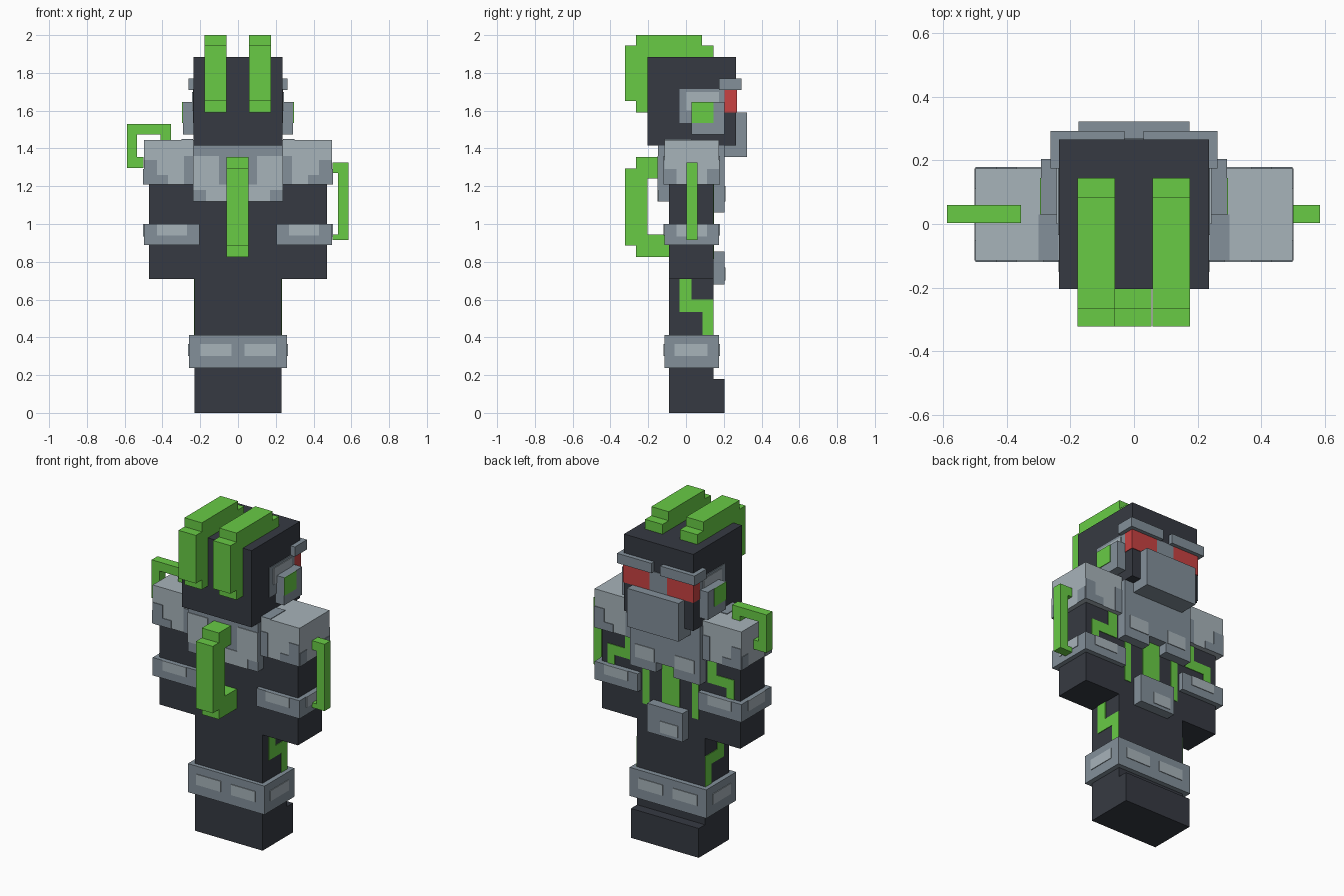
import bpy, bmesh

def material(name, rgb):
    m = bpy.data.materials.new(name)
    lin = [((c / 255 + 0.055) / 1.055) ** 2.4 for c in rgb]
    m.diffuse_color = (*lin, 1)
    return m

DARK = material("charcoal", (54, 58, 66))
MID = material("steel_grey", (131, 144, 154))
LIGHT = material("pale_grey", (167, 179, 186))
GREEN = material("bright_green", (104, 203, 69))
RED = material("eye_red", (200, 66, 66))
T = 0.004  # thickness of painted plates

def finish(name, bm, mat):
    bmesh.ops.recalc_face_normals(bm, faces=bm.faces)
    me = bpy.data.meshes.new(name)
    bm.to_mesh(me)
    bm.free()
    me.materials.append(mat)
    ob = bpy.data.objects.new(name, me)
    bpy.context.collection.objects.link(ob)
    return ob

def boxes(name, mat, *items, mirror=False):
    """Each item is (x0, x1, y0, y1, z0, z1)."""
    bm = bmesh.new()
    for b in items:
        for s in ((1, -1) if mirror else (1,)):
            vs = bmesh.ops.create_cube(bm, size=1)["verts"]
            for v in vs:
                x = b[1] if v.co.x > 0 else b[0]
                v.co = (s * x, b[3] if v.co.y > 0 else b[2], b[5] if v.co.z > 0 else b[4])
    return finish(name, bm, mat)

def extrude(name, mat, pts, axis, a, b):
    """Extrude a closed outline along x (outline in y,z) or y (outline in x,z)."""
    bm = bmesh.new()
    put = (lambda p, d: (d, p[0], p[1])) if axis == "x" else (lambda p, d: (p[0], d, p[1]))
    face = bm.faces.new([bm.verts.new(put(p, a)) for p in pts])
    new = bmesh.ops.extrude_face_region(bm, geom=[face])["geom"]
    shift = (b - a, 0, 0) if axis == "x" else (0, b - a, 0)
    bmesh.ops.translate(bm, vec=shift, verts=[g for g in new if isinstance(g, bmesh.types.BMVert)])
    return finish(name, bm, mat)

# Body
boxes("head", DARK, (-.235, .235, -.205, .265, 1.415, 1.885))
boxes("torso", DARK, (-.235, .235, -.09, .145, .71, 1.415))
boxes("arms", DARK, (.235, .47, -.09, .145, .71, 1.415), mirror=True)
boxes("legs", DARK, (-.23, .23, -.09, .145, 0, .71))
boxes("feet", DARK, (-.23, .23, .145, .205, 0, .18))

# Face
boxes("eyes", RED, (.06, .235 + T, .265, .265 + T, 1.59, 1.71),
      (.235, .235 + T, .205, .265 + T, 1.59, 1.71), mirror=True)
boxes("nose_bridge", MID, (-.06, .06, .265, .265 + T, 1.59, 1.71))
boxes("brows", MID, (.03, .263, .175, .293, 1.71, 1.77), mirror=True)
boxes("mask", MID, (-.175, .175, .205, .322, 1.355, 1.59))

# Ear pieces and painted temple patches
boxes("temple_patches", MID, (.235, .235 + T, -.035, .205, 1.535, 1.715), mirror=True)
boxes("temple_highlights", LIGHT, (.235, .235 + 2 * T, 0, .175, 1.6, 1.7), mirror=True)
boxes("ear_pieces", MID, (.235, .292, .03, .205, 1.475, 1.645), mirror=True)
boxes("ear_lights", GREEN, (.292, .292 + T, .03, .145, 1.535, 1.645), mirror=True)

# Two stepped crest strips over the head
CREST = [(-.205, 1.59), (-.265, 1.59), (-.265, 1.65), (-.323, 1.65), (-.323, 1.945),
         (-.265, 1.945), (-.265, 2), (.085, 2), (.085, 1.945), (.145, 1.945),
         (.145, 1.885), (-.205, 1.885)]
for side, x in (("left", -.178), ("right", .058)):
    extrude(side + "_crest", GREEN, CREST, "x", x, x + .118)

# Stepped tube down the spine
SPINE = [(-.1, 1.355), (-.265, 1.355), (-.265, 1.295), (-.323, 1.295), (-.323, .885),
         (-.265, .885), (-.265, .825), (-.09, .825), (-.09, .945), (-.205, .945),
         (-.205, 1.24), (-.1, 1.24)]
extrude("spine_tube", GREEN, SPINE, "x", -.06, .055)

# Shoulder loop on one side, arm tube on the other
extrude("shoulder_tube", GREEN,
        [(-.5, 1.297), (-.588, 1.297), (-.588, 1.53), (-.355, 1.53), (-.355, 1.44),
         (-.41, 1.44), (-.41, 1.475), (-.535, 1.475), (-.535, 1.355), (-.5, 1.355)],
        "y", .003, .06)
extrude("arm_tube", GREEN,
        [(.5, 1.325), (.585, 1.325), (.585, .915), (.5, .915), (.5, .945),
         (.53, .945), (.53, 1.27), (.5, 1.27)], "y", .003, .06)

# Chest armour, back and front
boxes("back_plate", MID, (-.237, .237, -.147, -.09, 1.12, 1.415))
boxes("back_plate_highlights", LIGHT,
      (.1, .237, -.147 - T, -.147, 1.18, 1.36), (0, .17, -.147 - T, -.147, 1.12, 1.21),
      mirror=True)
boxes("chest_plate", MID, (-.237, .237, .145, .205, 1.12, 1.415),
      (.06, .237, .145, .205, 1.06, 1.12), (-.237, -.06, .145, .205, 1.06, 1.12))
boxes("chest_highlights", LIGHT, (.07, .2, .205, .205 + T, 1.12, 1.2), mirror=True)
boxes("belt_buckle", MID, (-.12, .12, .145, .205, .68, .855))
boxes("buckle_highlight", LIGHT, (-.09, .03, .205, .205 + T, .7, .77))

# Shoulder pads with darker worn corners
boxes("shoulder_pads", LIGHT, (.205, .498, -.115, .175, 1.21, 1.445), mirror=True)
wear = []
for y0, y1 in ((-.115 - T, -.115), (.175, .175 + T)):
    wear += [(.43, .498, y0, y1, 1.21, 1.34), (.37, .43, y0, y1, 1.21, 1.26),
             (.237, .285, y0, y1, 1.21, 1.36)]
wear += [(.498, .498 + T, -.115, -.05, 1.21, 1.29), (.498, .498 + T, .11, .175, 1.21, 1.29),
         (.237, .3, -.115, .03, 1.445, 1.445 + T)]
boxes("shoulder_wear", MID, *wear, mirror=True)

# Forearm bands
boxes("arm_bands", MID, (.205, .498, -.115, .175, .89, 1.0), mirror=True)
boxes("arm_band_highlights", LIGHT, (.27, .43, -.115 - T, -.115, .94, 1.0),
      (.27, .43, .175, .175 + T, .94, 1.0), (.498, .498 + T, -.05, .11, .935, 1.0), mirror=True)

# Shin band with pale inlays
boxes("leg_band", MID, (-.26, .26, -.115, .175, .238, .413))
boxes("leg_band_inlays", LIGHT, (.035, .2, -.115 - T, -.115, .3, .365),
      (.035, .2, .175, .175 + T, .3, .365), (.26, .26 + T, -.06, .115, .3, .365), mirror=True)

# Painted green circuits on torso, arms and legs
boxes("torso_stripes", GREEN, (0, .06, .145, .145 + T, .75, 1.12),
      (.145, .19, .145, .145 + T, .815, 1.06), mirror=True)
boxes("arm_circuits", GREEN, (.25, .31, .145, .145 + T, 1.12, 1.21),
      (.25, .43, .145, .145 + T, 1.06, 1.12), (.38, .43, .145, .145 + T, 1.0, 1.06), mirror=True)
boxes("leg_circuits", GREEN, (.23, .23 + T, -.035, .03, .6, .71),
      (.23, .23 + T, -.035, .145, .533, .6), (.23, .23 + T, .087, .145, .413, .533), mirror=True)
